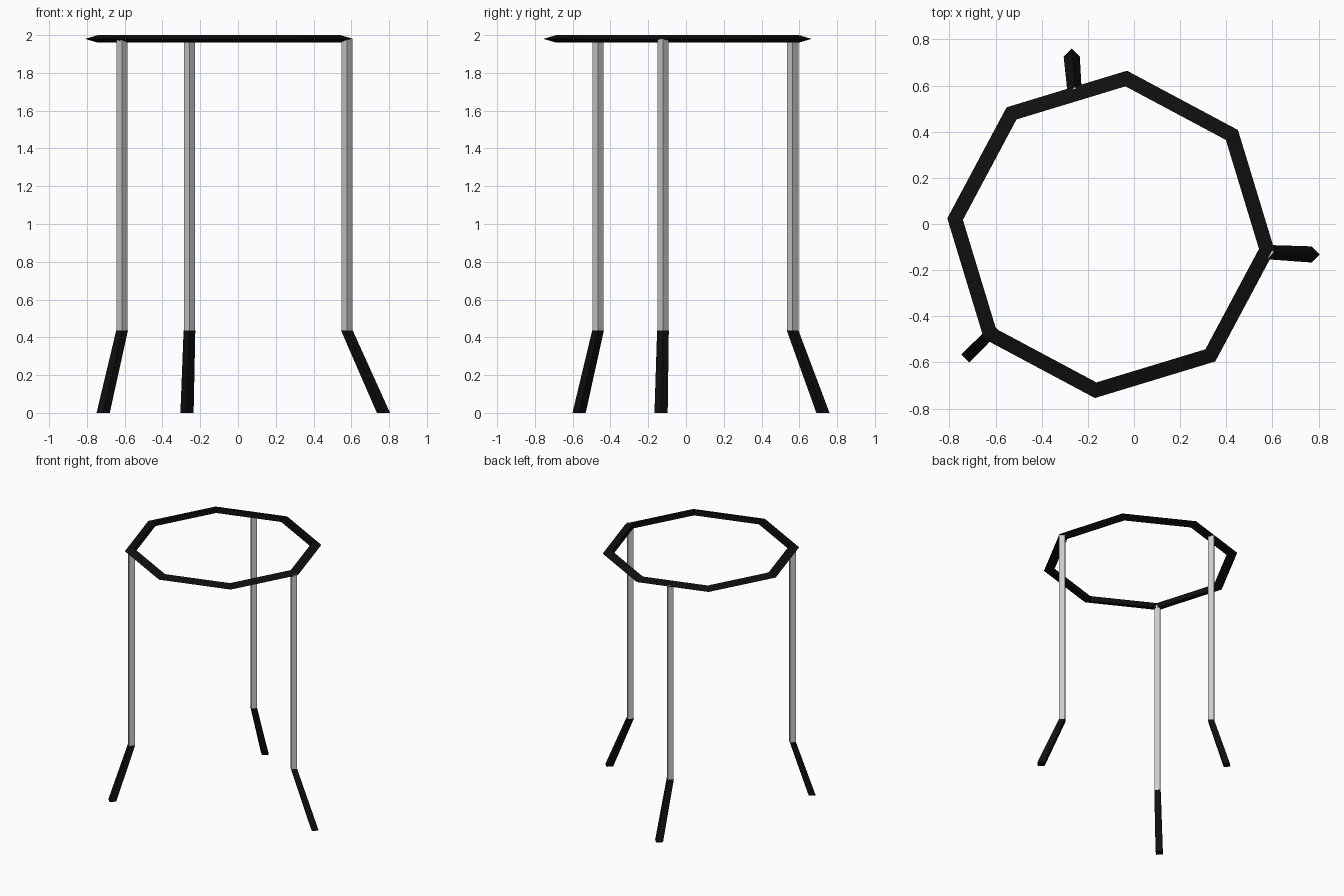
import bpy, bmesh
from math import cos, sin, radians, pi

if "Cube" in bpy.data.objects:
    bpy.data.objects.remove(bpy.data.objects["Cube"])

black = bpy.data.materials.new("black")
black.diffuse_color = (0.005, 0.005, 0.005, 1)
black.use_nodes = True
black.node_tree.nodes["Principled BSDF"].inputs["Base Color"].default_value = black.diffuse_color


def loft(name, loops, closed=False, mat=None):
    """Skin a series of equal-sized vertex loops; cap the ends unless closed."""
    bm = bmesh.new()
    rows = [[bm.verts.new(p) for p in loop] for loop in loops]
    n = len(rows[0])
    pairs = list(zip(rows, rows[1:])) + ([(rows[-1], rows[0])] if closed else [])
    for a, b in pairs:
        for i in range(n):
            j = (i + 1) % n
            bm.faces.new((a[i], a[j], b[j], b[i]))
    if not closed:
        bm.faces.new(rows[0])
        bm.faces.new(rows[-1])
    bmesh.ops.recalc_face_normals(bm, faces=bm.faces)
    mesh = bpy.data.meshes.new(name)
    bm.to_mesh(mesh)
    bm.free()
    ob = bpy.data.objects.new(name, mesh)
    bpy.context.collection.objects.link(ob)
    if mat:
        mesh.materials.append(mat)
    return ob


def diamond(x, y, z, r):
    """Square section with its corners on the x and y axes."""
    return [(x + r * cos(k * pi / 2), y + r * sin(k * pi / 2), z) for k in range(4)]


# Eight-sided top ring with a wedge section pointing outwards
cx, cy = -0.10, -0.045
section = [(0.713, 1.98), (0.645, 2.0), (0.645, 1.96)]
ring = []
for k in range(8):
    a = radians(84.4 + 45 * k)
    ring.append([(cx + r * cos(a), cy + r * sin(a), z) for r, z in section])
loft("top_ring", ring, closed=True, mat=black)

# Straight legs, each with a black foot splayed outwards
legs = {
    "left": ((-0.614, -0.466), (-0.714, -0.566)),
    "back": ((-0.257, 0.565), (-0.27, 0.725)),
    "right": ((0.577, -0.122), (0.77, -0.132)),
}
for side, (top, foot) in legs.items():
    loft(side + "_leg", [diamond(*top, 0.435, 0.03), diamond(*top, 1.983, 0.03)])
    loft(side + "_foot", [diamond(*foot, 0, 0.035), diamond(*top, 0.435, 0.031)], mat=black)
